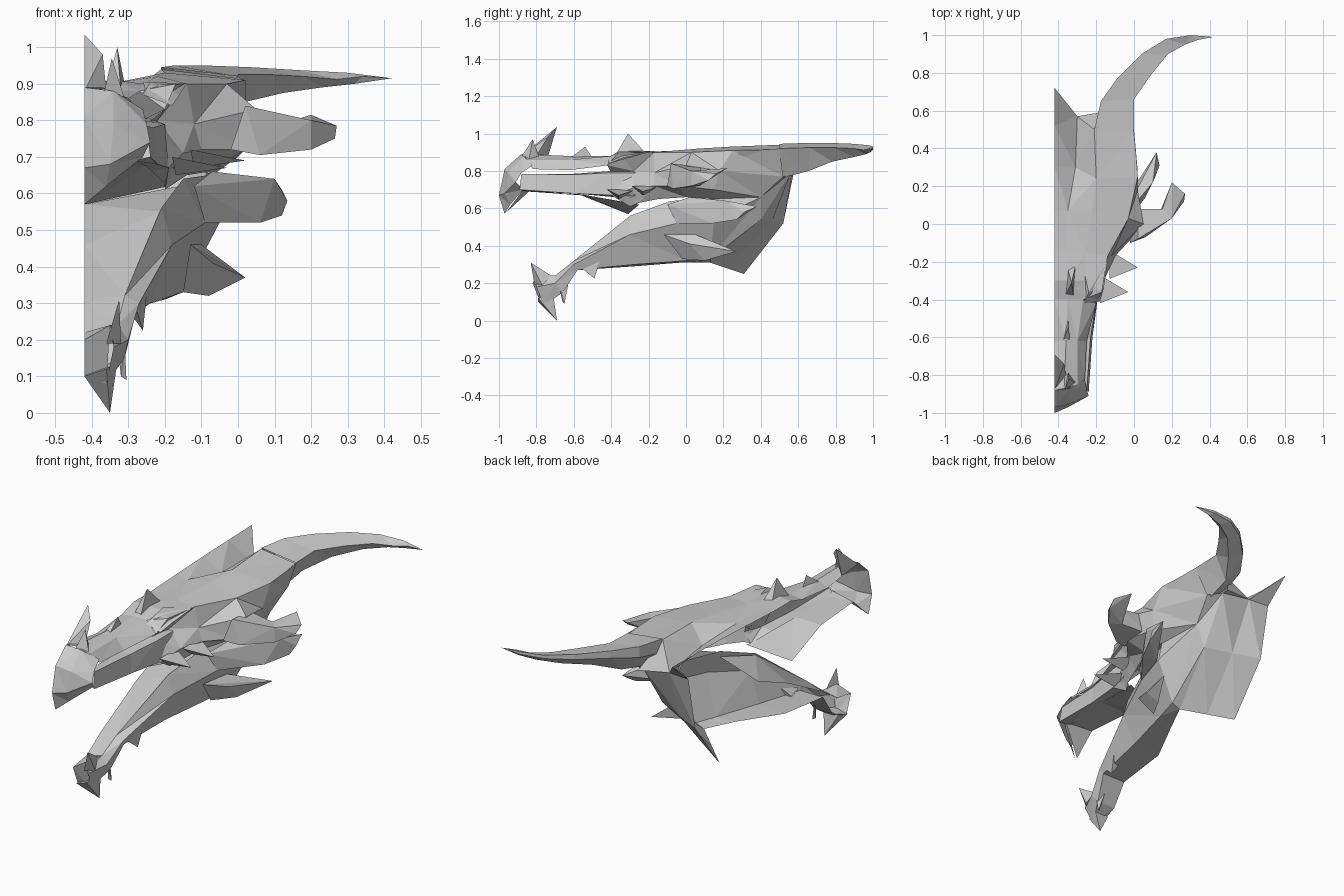
import bpy, bmesh
from mathutils import Vector

grey = bpy.data.materials.new("stone grey")
grey.diffuse_color = (0.6, 0.6, 0.6, 1)
C = -0.42   # the centre plane where the half head is cut open


def finish(name, bm):
    me = bpy.data.meshes.new(name)
    bm.to_mesh(me)
    bm.free()
    me.materials.append(grey)
    ob = bpy.data.objects.new(name, me)
    bpy.context.collection.objects.link(ob)


def skin(name, rows, core_z=0.6, closed=False):
    """Open faceted sheet through rows of points, facing away from a core line."""
    bm = bmesh.new()
    grid = [[bm.verts.new(p) for p in r] for r in rows]
    n = len(rows[0])
    for a, b in zip(grid, grid[1:]):
        for i in range(n if closed else n - 1):
            j = (i + 1) % n
            bm.faces.new((a[i], a[j], b[j], b[i]))
    bmesh.ops.remove_doubles(bm, verts=bm.verts, dist=0.0005)
    bmesh.ops.triangulate(bm, faces=bm.faces)
    bmesh.ops.recalc_face_normals(bm, faces=bm.faces)
    bm.normal_update()
    if not closed:
        s = 0
        for f in bm.faces:
            c = f.calc_center_median()
            s += f.normal.dot(c - Vector((C, min(c.y, 0.1), core_z))) * f.calc_area()
        if s < 0:
            bmesh.ops.reverse_faces(bm, faces=bm.faces)
    finish(name, bm)


def spike(name, *pts):
    """Pointed solid from a handful of corner points."""
    bm = bmesh.new()
    for p in pts:
        bm.verts.new(p)
    r = bmesh.ops.convex_hull(bm, input=bm.verts)
    bmesh.ops.delete(bm, geom=list({v for v in r["geom_interior"] if isinstance(v, bmesh.types.BMVert)}),
                     context='VERTS')
    bmesh.ops.recalc_face_normals(bm, faces=bm.faces)
    finish(name, bm)


# beak at the front of the upper jaw
skin("beak", [
    [(C, -.88, .89), (-.34, -.87, .88), (-.26, -.82, .83)],
    [(C, -.97, .81), (-.34, -.95, .79), (-.25, -.88, .79)],
    [(C, -1.0, .67), (-.35, -.97, .68), (-.24, -.91, .74)],
    [(C, -.97, .57), (-.36, -.94, .62), (-.26, -.87, .70)]])

# snout and skull roof, with the valley beside the central crest
skin("skull_roof", [
    [(C, -.88, .89), (-.37, -.87, .89), (-.30, -.85, .86), (-.26, -.82, .81)],
    [(C, -.62, .85), (-.36, -.62, .88), (-.30, -.62, .86), (-.25, -.62, .805)],
    [(C, -.40, .87), (-.35, -.40, .88), (-.27, -.40, .88), (-.20, -.42, .83)],
    [(C, -.30, .90), (-.34, -.30, .91), (-.26, -.30, .90), (-.17, -.36, .90)],
    [(C, -.15, .90), (-.36, -.15, .905), (-.26, -.15, .90), (-.14, -.17, .90)],
    [(C, .07, .91), (-.35, .07, .90), (-.22, .07, .92), (-.03, .03, .90)],
    [(C, .30, .92), (-.31, .30, .86), (-.20, .24, .93), (.02, .25, .91)],
    [(C, .52, .925), (-.30, .57, .81), (-.21, .50, .94), (0, .50, .915)]], .7)
skin("crest_point", [[(C, .52, .925), (-.30, .57, .81)],
                     [(C, .72, .93), (-.30, .57, .81)],
                     [(C, .72, .93), (C, .58, .81)],
                     [(-.30, .57, .81), (C, .58, .81)]][:3], .6)
spike("crest_back", (C, .72, .93), (-.30, .57, .81), (C, .58, .81), (-.38, .57, .83))

# upper lip bar below the open slit, and the sloping palate
skin("upper_lip", [
    [(-.29, -.89, .785), (-.25, -.88, .785), (-.24, -.89, .70), (-.29, -.86, .69)],
    [(-.28, -.60, .785), (-.23, -.60, .78), (-.22, -.60, .68), (-.28, -.60, .68)],
    [(-.26, -.40, .80), (-.20, -.41, .79), (-.19, -.38, .67), (-.25, -.38, .66)],
    [(-.23, -.27, .80), (-.20, -.27, .79), (-.16, -.27, .67), (-.2, -.27, .62)]], .72)
skin("palate", [[(C, -.96, .58), (-.27, -.87, .70)], [(C, -.84, .69), (-.28, -.82, .69)],
                [(C, -.56, .67), (-.25, -.56, .675)],
                [(C, -.31, .57), (-.19, -.25, .62)]], 1.5)

# sweeping horn
horn = []
for ix, iy, ox, oy, zt, zb in [(-.20, .28, .02, .28, .93, .74), (-.21, .50, 0, .50, .945, .76),
                               (-.175, .65, 0, .66, .95, .80), (-.09, .77, .09, .79, .95, .85),
                               (.04, .90, .18, .90, .945, .875), (.17, .98, .27, .95, .937, .89)]:
    horn.append([(ix, iy, zt), (ox, oy, zt - .025), (ix * .4 + ox * .6, iy * .4 + oy * .6, zb),
                 (ix, iy, zt * .6 + zb * .4)])
horn.append([(.30, 1.0, .93), (.34, .975, .92), (.32, .985, .90), (.30, 1.0, .915)])
horn.append([(.42, .99, .915)] * 4)
skin("horn", horn[1:], closed=True)
skin("horn_root", [[h[1], h[2]] for h in horn[:2]], .85)

# side of the skull from brow to cheek
skin("skull_side", [
    [(-.20, -.42, .83), (-.17, -.36, .90), (-.14, -.17, .90), (-.03, .03, .90), (.02, .25, .91), (0, .50, .915)],
    [(-.25, -.40, .79), (-.22, -.28, .80), (-.12, -.17, .79), (.05, .0, .83), (.02, .18, .80), (-.06, .52, .77)],
    [(-.19, -.40, .67), (-.15, -.28, .71), (-.10, -.17, .72), (.02, -.04, .72), (0, .15, .70), (-.09, .40, .66)],
    [(-.20, -.30, .61), (-.17, -.25, .63), (-.14, -.15, .65), (-.08, .0, .66), (-.07, .14, .65), (-.07, .14, .65)]], .75)

# bulging back of the neck, folded round to the jaw hinge
skin("neck_back", [
    [(C, .58, .81), (C, .52, .52), (C, .31, .25)],
    [(-.30, .57, .81), (-.28, .46, .53), (-.31, .22, .28)],
    [(-.13, .56, .79), (-.14, .40, .54), (-.20, .13, .31)],
    [(-.06, .52, .77), (-.09, .40, .66), (-.15, .13, .33)],
    [(-.09, .40, .66), (-.07, .14, .65), (-.04, .15, .54)]][:4], .6)
skin("jaw_hinge", [
    [(-.09, .40, .66), (-.07, .14, .65)],
    [(-.15, .13, .33), (-.04, .15, .54)]], .5)
skin("horn_seat", [[(-.30, .57, .81), (-.13, .56, .79)], [(-.21, .50, .94), (-.13, .60, .79)]], .5)

# lower jaw shell, open below the throat, and mouth floor
skin("lower_jaw", [
    [(-.35, -.80, .24), (-.34, -.80, .18), (-.36, -.76, .08), (C, -.78, .10)],
    [(-.33, -.70, .24), (-.30, -.70, .20), (-.31, -.66, .15), (C, -.66, .15)],
    [(-.31, -.60, .32), (-.27, -.60, .30), (-.28, -.58, .27), (C, -.58, .27)],
    [(-.21, -.30, .56), (-.18, -.30, .46), (-.24, -.28, .30), (-.40, -.28, .29)],
    [(-.15, -.08, .64), (-.09, -.05, .52), (-.18, 0, .32), (-.28, -.03, .31)],
    [(-.08, .14, .65), (-.04, .15, .54), (-.15, .13, .33), (-.20, .13, .31)]], .35)
skin("mouth_floor", [
    [(C, -.78, .10), (-.36, -.76, .08)],
    [(C, -.82, .20), (-.35, -.80, .24)],
    [(C, -.70, .22), (-.33, -.70, .24)],
    [(C, -.58, .30), (-.31, -.60, .32)],
    [(C, -.28, .46), (-.21, -.30, .55)],
    [(C, -.02, .57), (-.16, -.06, .62)]], -.5)

# cheek and jaw horns
spike("cheek_horn_base", (-.02, -.10, .72), (-.02, .08, .72), (.02, -.08, .84), (.02, .08, .82),
      (.06, -.07, .705), (.20, .03, .72), (.20, .03, .80), (.15, .08, .80), (.14, .07, .72))
spike("cheek_horn_tip", (.20, .03, .72), (.20, .03, .80), (.15, .08, .80), (.14, .07, .72),
      (.265, .12, .75), (.27, .16, .785), (.20, .22, .815))
spike("upper_jaw_horn", (-.12, -.10, .62), (-.07, .02, .66), (-.09, -.05, .52), (-.03, .15, .53),
      (.02, .13, .63), (.06, .14, .52), (.10, .22, .64), (.12, .27, .54), (.135, .31, .58), (.12, .38, .61))
spike("lower_jaw_horn", (-.13, -.12, .46), (-.10, .05, .46), (-.15, -.02, .33), (-.08, .10, .32),
      (-.07, .02, .41), (.02, .27, .37))
for n, y, x, z in (("front", -.36, -.03, .67), ("rear", -.23, .02, .69)):
    spike(n + "_cheek_fin", (x - .15, y - .06, z + .03), (x - .15, y + .09, z + .03),
          (x - .14, y, z - .02), (x, y, z))
spike("brow_ridge", (-.26, -.42, .87), (-.18, -.41, .84), (-.26, -.27, .905), (-.14, -.20, .90),
      (-.16, -.34, .87), (-.24, -.36, .905))

# nose, brow and chin spikes
spike("nose_spike", (C, -.88, .88), (C, -.74, .87), (-.36, -.80, .88), (C, -.69, 1.035), (-.37, -.74, .98))
spike("nostril_spike", (-.37, -.89, .86), (-.31, -.84, .86), (-.35, -.78, .86), (-.345, -.82, .97))
spike("snout_spike", (-.38, -.63, .86), (-.34, -.63, .86), (-.35, -.50, .87), (-.345, -.54, .93))
spike("brow_spike", (-.365, -.38, .87), (-.32, -.38, .88), (-.31, -.22, .90), (-.35, -.24, .90), (-.33, -.31, 1.0))
spike("lower_fang", (-.36, -.81, .19), (-.32, -.77, .19), (-.34, -.72, .24), (-.325, -.83, .31))
spike("chin_spike", (C, -.79, .10), (-.36, -.79, .12), (-.33, -.71, .14), (C, -.71, .12), (-.35, -.69, 0))
spike("chin_barb", (-.31, -.68, .19), (-.33, -.63, .19), (-.32, -.66, .10), (-.305, -.65, .09))
spike("jaw_barb", (-.28, -.57, .29), (-.25, -.46, .32), (-.30, -.48, .28), (-.26, -.49, .225))
